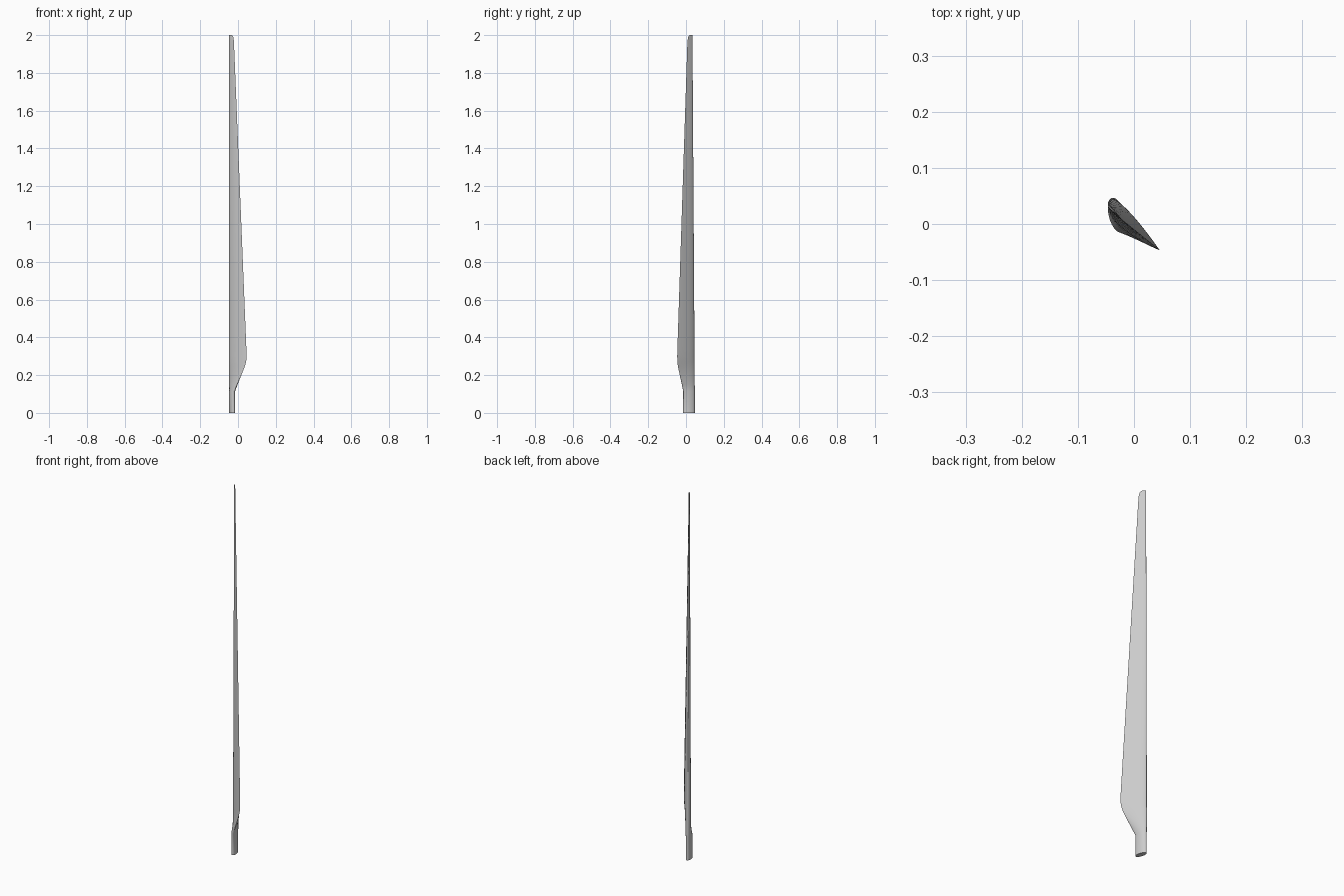
import bpy, bmesh, math
from mathutils import Vector

if "Cube" in bpy.data.objects:
    bpy.data.objects.remove(bpy.data.objects["Cube"])

N = 40          # points around each section
X_MIN = -0.0465  # straight leading edge

# Stations: z, x_max, y_min, y_max, blend (0 root ellipse, 1 airfoil), thickness ratio
STATIONS = [
    (0.00, -0.015, -0.015, 0.0465, 0.0, 0.24),
    (0.115, -0.015, -0.015, 0.0465, 0.0, 0.24),
    (0.15, -0.002, -0.022, 0.0463, 0.25, 0.24),
    (0.20, 0.018, -0.033, 0.046, 0.6, 0.24),
    (0.245, 0.036, -0.0425, 0.0455, 0.95, 0.24),
    (0.27, 0.043, -0.0457, 0.0453, 1.0, 0.24),
    (0.30, 0.0455, -0.0465, 0.045, 1.0, 0.235),
    (0.34, 0.0443, -0.0455, 0.045, 1.0, 0.23),
    (1.95, -0.021, 0.007, 0.0345, 1.0, 0.14),
    (1.975, -0.0225, 0.009, 0.0342, 1.0, 0.13),
    (1.99, -0.025, 0.012, 0.034, 1.0, 0.12),
    (2.00, -0.031, 0.018, 0.0335, 1.0, 0.10),
]


def section(blend, thick):
    """Unit outline: tilted ellipse blended into a nearly flat-backed airfoil."""
    chord = Vector((1, -1)).normalized()
    normal = Vector((1, 1)).normalized()
    tilt = math.radians(15)
    major = Vector((math.sin(tilt), -math.cos(tilt)))
    minor = Vector((math.cos(tilt), math.sin(tilt)))
    pts = []
    for i in range(N):
        a = 2 * math.pi * i / N
        u = (1 - math.cos(a)) / 2
        half = 5 * thick * (0.2969 * math.sqrt(u) - 0.126 * u - 0.3516 * u**2
                            + 0.2843 * u**3 - 0.1036 * u**4)
        v = half * (0.6 if math.sin(a) > 0 else -1.4)
        foil = chord * (u * 0.123) + normal * (v * 0.123)
        oval = major * (0.032 * (1 - math.cos(a))) + minor * (0.0145 * math.sin(a))
        pts.append(oval.lerp(foil, blend))
    return pts


def fit(pts, x0, x1, y0, y1):
    """Stretch an outline to the given bounds."""
    xs, ys = [p.x for p in pts], [p.y for p in pts]
    fx = (x1 - x0) / (max(xs) - min(xs))
    fy = (y1 - y0) / (max(ys) - min(ys))
    return [(x0 + (p.x - min(xs)) * fx, y0 + (p.y - min(ys)) * fy) for p in pts]


# Subdivide the long tapering span evenly
rows = []
for s, t in zip(STATIONS, STATIONS[1:]):
    steps = 10 if t[0] - s[0] > 1 else 1
    rows += [[p + (q - p) * k / steps for p, q in zip(s, t)] for k in range(steps)]
rows.append(STATIONS[-1])

# Rotor blade loft
bm = bmesh.new()
rings = []
for z, x1, y0, y1, blend, thick in rows:
    outline = fit(section(blend, thick), X_MIN, x1, y0, y1)
    rings.append([bm.verts.new((x, y, z)) for x, y in outline])
for lo, hi in zip(rings, rings[1:]):
    for i in range(N):
        j = (i + 1) % N
        bm.faces.new((lo[i], lo[j], hi[j], hi[i]))
bm.faces.new(rings[0])
bm.faces.new(rings[-1])
bmesh.ops.recalc_face_normals(bm, faces=bm.faces)

mesh = bpy.data.meshes.new("turbine_blade")
bm.to_mesh(mesh)
bm.free()
blade = bpy.data.objects.new("turbine_blade", mesh)
bpy.context.collection.objects.link(blade)
bpy.context.view_layer.objects.active = blade
blade.select_set(True)
bpy.ops.object.shade_smooth_by_angle(angle=math.radians(35))
